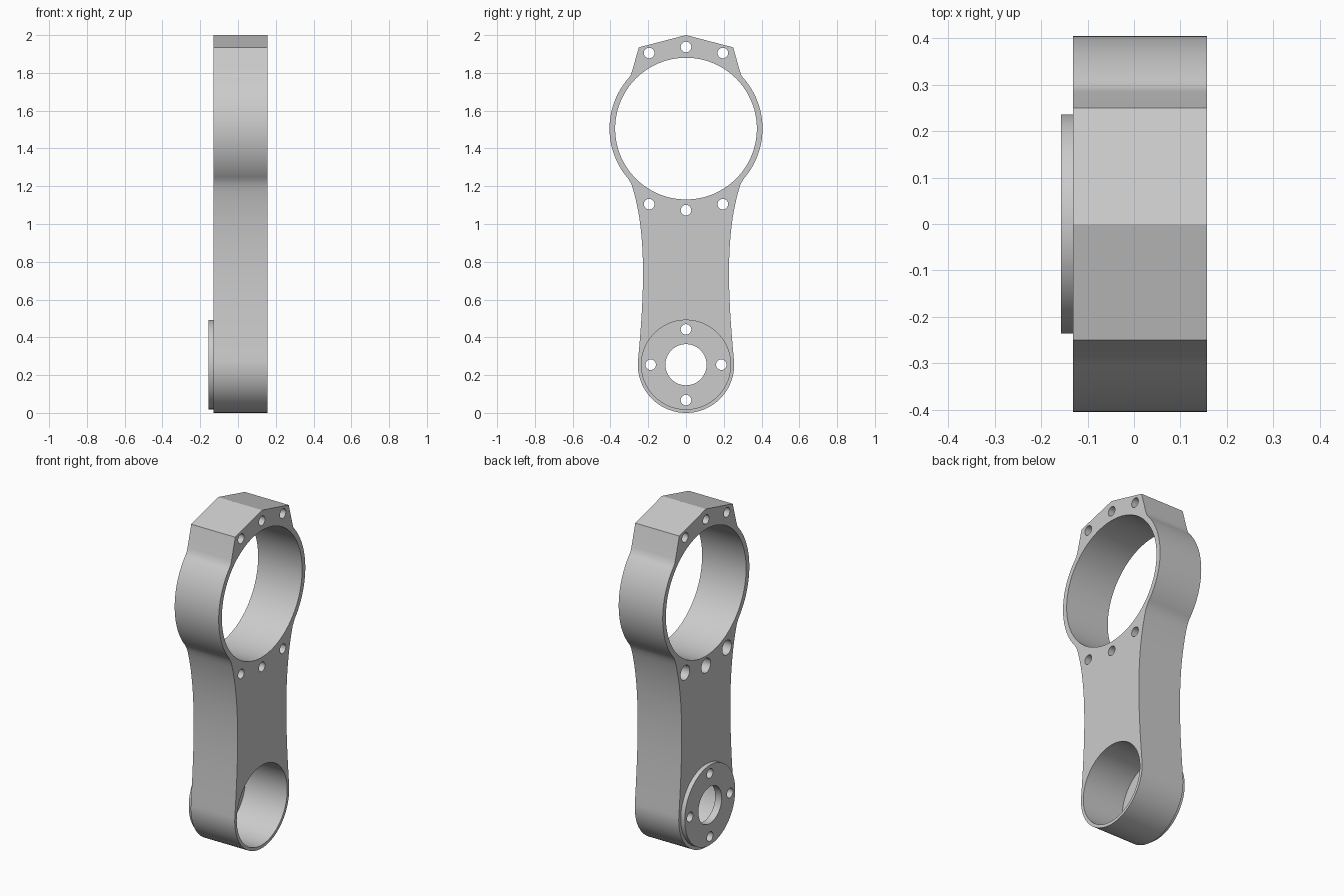
import bpy, bmesh
from math import sin, cos, radians, pi

cube = bpy.data.objects.get("Cube")
if cube:
    bpy.data.objects.remove(cube, do_unlink=True)

# Main dimensions
BACK, FRONT = -0.131, 0.157        # body faces along x
FLANGE_OUT, FLANGE_IN = -0.157, -0.115
RING_Z, RING_R, RING_BORE = 1.505, 0.405, 0.375
HUB_Z, HUB_R, HUB_BORE = 0.255, 0.255, 0.236
BOLT_R, COUNTERBORE_R = 0.028, 0.043

metal = bpy.data.materials.new("plain grey metal")
metal.use_nodes = True
GREY = (0.6, 0.6, 0.6, 1)
metal.diffuse_color = GREY
metal.node_tree.nodes["Principled BSDF"].inputs["Base Color"].default_value = GREY


def prism(name, outline, x0, x1):
    """Extrude a closed (y, z) outline from x0 to x1."""
    bm = bmesh.new()
    face = bm.faces.new([bm.verts.new((x0, y, z)) for y, z in outline])
    new = bmesh.ops.extrude_face_region(bm, geom=[face])["geom"]
    verts = [v for v in new if isinstance(v, bmesh.types.BMVert)]
    bmesh.ops.translate(bm, verts=verts, vec=(x1 - x0, 0, 0))
    bmesh.ops.recalc_face_normals(bm, faces=bm.faces)
    mesh = bpy.data.meshes.new(name)
    bm.to_mesh(mesh)
    bm.free()
    obj = bpy.data.objects.new(name, mesh)
    bpy.context.collection.objects.link(obj)
    mesh.materials.append(metal)
    return obj


def arc(y, z, r, a0, a1, n):
    """Points on an arc, angles in degrees from +y towards +z."""
    angles = [radians(a0 + (a1 - a0) * i / n) for i in range(n + 1)]
    return [(y + r * cos(a), z + r * sin(a)) for a in angles]


def disc(name, y, z, r, x0, x1, n):
    return prism(name, arc(y, z, r, 0, 360, n)[:-1], x0, x1)


def cut(obj, y, z, r, x0=-0.5, x1=0.5, n=32):
    """Bore a round hole along x."""
    cutter = disc("hole_cutter", y, z, r, x0, x1, n)
    cutter.hide_render = True
    mod = obj.modifiers.new("hole", 'BOOLEAN')
    mod.operation, mod.solver, mod.object = 'DIFFERENCE', 'EXACT', cutter
    bpy.context.view_layer.objects.active = obj
    bpy.ops.object.modifier_apply(modifier=mod.name)
    bpy.data.objects.remove(cutter, do_unlink=True)


def bezier(p0, p1, p2, p3, n):
    pts = []
    for i in range(n + 1):
        t = i / n
        w = ((1 - t) ** 3, 3 * t * (1 - t) ** 2, 3 * t * t * (1 - t), t ** 3)
        pts.append(tuple(sum(k * p[c] for k, p in zip(w, (p0, p1, p2, p3)))
                         for c in (0, 1)))
    return pts


# Half outline of the arm, from the bottom up the +y side to the peak
half = arc(0, HUB_Z, HUB_R, -90, 4, 32)
half += bezier(half[-1], (0.222, 0.62), (0.205, 0.95), (0.287, 1.205), 24)[1:]
half += [(0.296, 1.223)]
half += arc(0, RING_Z, RING_R, -41, 41, 40)
half += [(0.294, 1.785), (0.285, 1.81), (0.25, 1.935)]
outline = [*half, (0, 2.0)] + [(-y, z) for y, z in reversed(half[1:])]

# Connecting arm with the large ring and the lower hub
arm = prism("connecting_arm", outline, BACK, FRONT)
cut(arm, 0, RING_Z, RING_BORE, n=128)
cut(arm, 0, HUB_Z, HUB_BORE, n=96)
for y, dz in ((-0.195, 0.4), (0, 0.432), (0.195, 0.4)):
    cut(arm, y, RING_Z + dz, BOLT_R)
    cut(arm, y, RING_Z - dz, BOLT_R)
    cut(arm, y, RING_Z - dz, COUNTERBORE_R, -0.5, 0.02)   # recessed bolt heads

# Hub flange closing one end of the bore
flange = disc("hub_flange", 0, HUB_Z, HUB_BORE, FLANGE_OUT, FLANGE_IN, 96)
cut(flange, 0, HUB_Z, 0.109, n=64)
for i in range(4):
    a = i * pi / 2
    cut(flange, 0.187 * cos(a), HUB_Z + 0.187 * sin(a), BOLT_R)

# Smooth curved walls, crisp rims
for obj in (arm, flange):
    bpy.ops.object.select_all(action='DESELECT')
    obj.select_set(True)
    bpy.context.view_layer.objects.active = obj
    bpy.ops.object.shade_smooth_by_angle(angle=radians(28))
